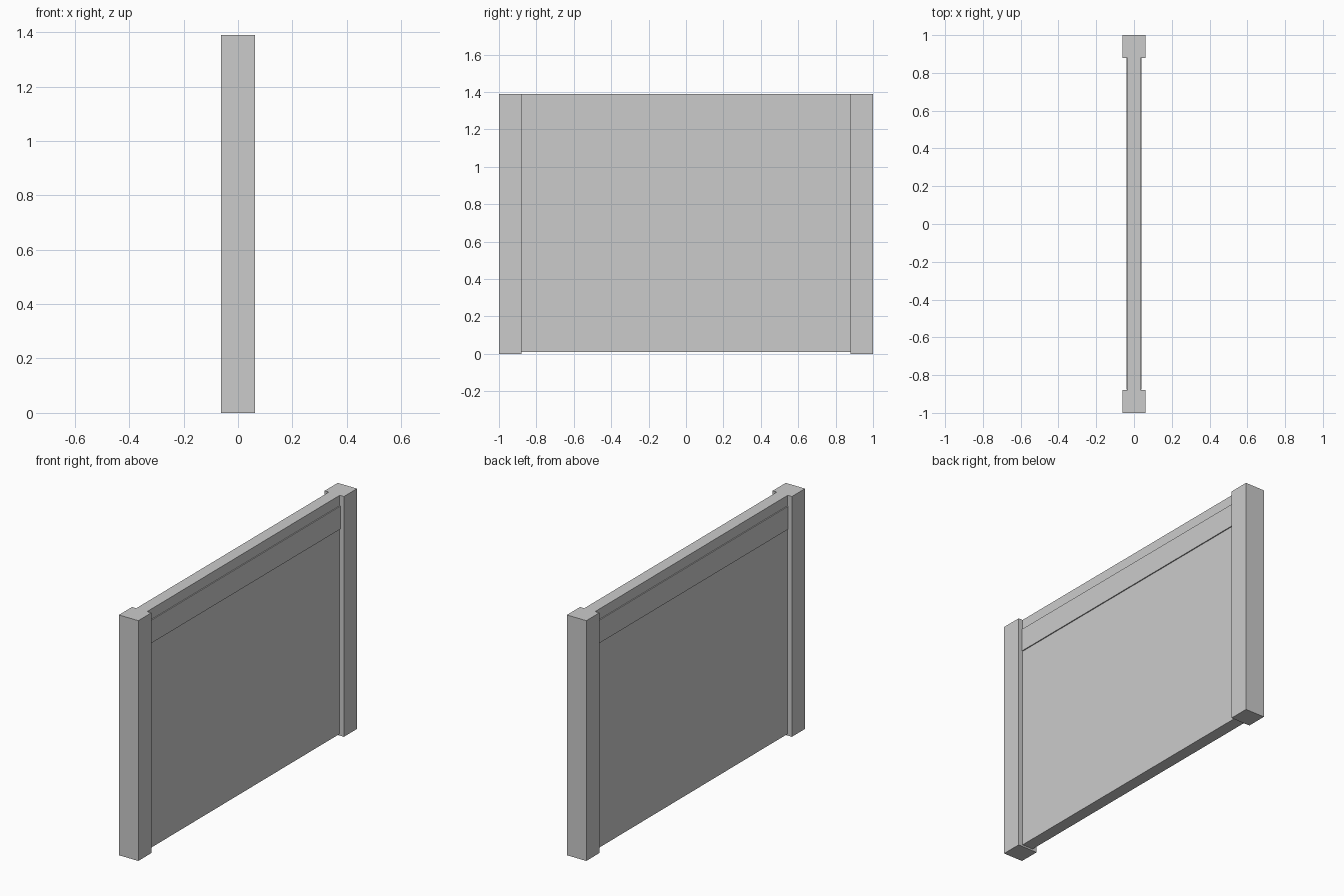
import bpy

if "Cube" in bpy.data.objects:
    bpy.data.objects.remove(bpy.data.objects["Cube"])


def box(name, x0, x1, y0, y1, z0, z1):
    """Axis-aligned box given by its limits."""
    bpy.ops.mesh.primitive_cube_add(
        size=1, location=((x0 + x1) / 2, (y0 + y1) / 2, (z0 + z1) / 2))
    ob = bpy.context.object
    ob.name = name
    ob.scale = (x1 - x0, y1 - y0, z1 - z0)
    bpy.ops.object.transform_apply(location=False, rotation=False, scale=True)
    return ob


HEIGHT = 1.39
POST_X = 0.062     # half thickness of the posts
POST_Y = 0.88      # inner face of the posts
PANEL_X = 0.035    # half thickness of the panel
RAIL_X = 0.041     # outer face of the raised rails

# Main panel, slightly clear of the ground
box("panel", -PANEL_X, PANEL_X, -POST_Y, POST_Y, 0.01, HEIGHT)

# End posts
box("left_post", -POST_X, POST_X, -1, -POST_Y, 0, HEIGHT)
box("right_post", -POST_X, POST_X, POST_Y, 1, 0, HEIGHT)

# Thin raised rail on each face of the panel
box("front_rail", PANEL_X, RAIL_X, -0.876, POST_Y, 1.197, 1.33)
box("back_rail", -RAIL_X, -PANEL_X, -0.876, POST_Y, 1.197, 1.33)
